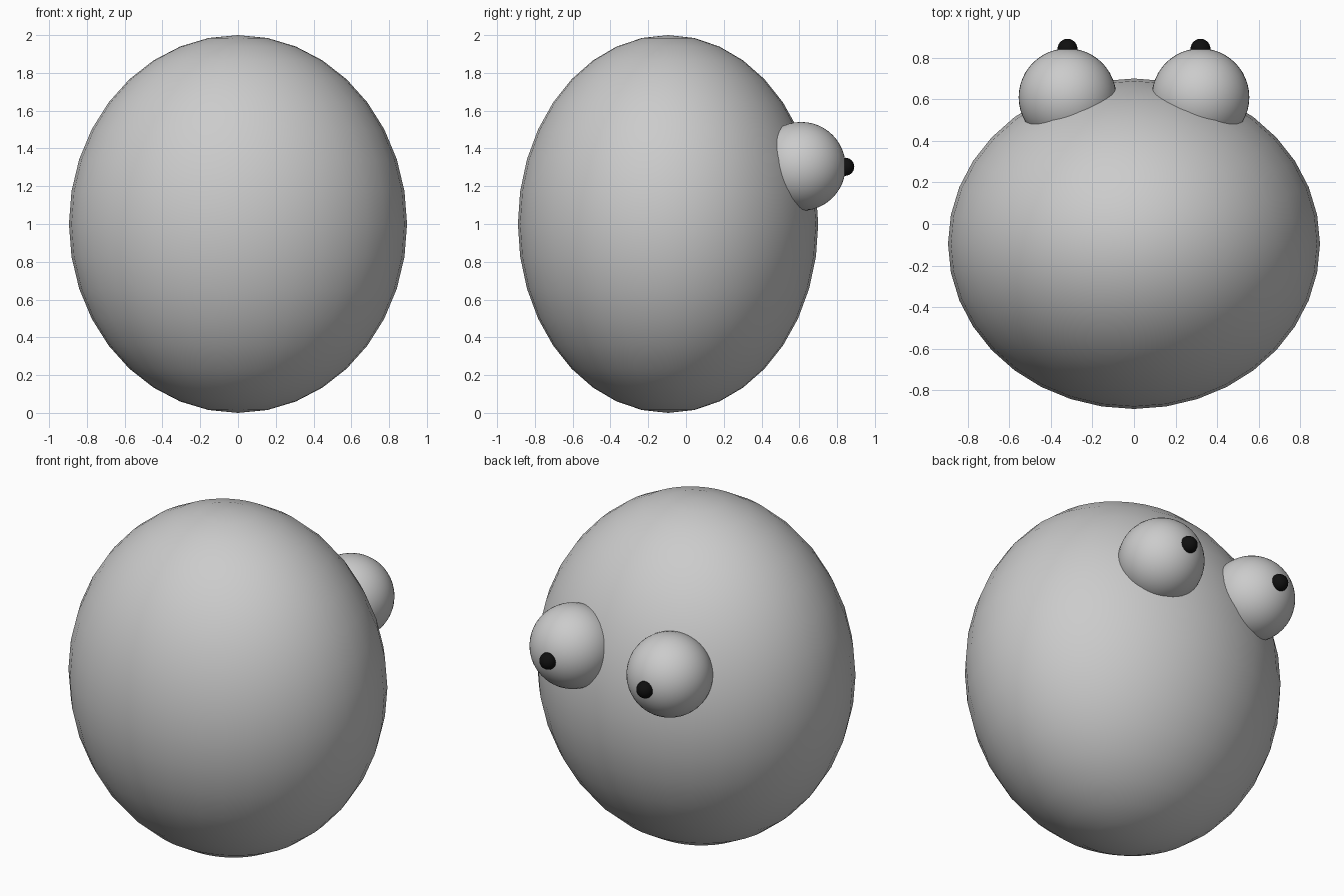
import bpy

if "Cube" in bpy.data.objects:
    bpy.data.objects.remove(bpy.data.objects["Cube"])


def ellipsoid(name, loc, radii, segments=36, rings=18, colour=None):
    bpy.ops.mesh.primitive_uv_sphere_add(segments=segments, ring_count=rings,
                                         radius=1, location=loc)
    ob = bpy.context.object
    ob.name = name
    ob.scale = radii
    bpy.ops.object.transform_apply(location=False, rotation=False, scale=True)
    bpy.ops.object.shade_smooth()
    if colour:
        ob.data.materials.append(colour)
    return ob


black = bpy.data.materials.new("black")
black.diffuse_color = (0.005, 0.005, 0.005, 1)
black.use_nodes = True
black.node_tree.nodes["Principled BSDF"].inputs["Base Color"].default_value = black.diffuse_color

# Egg-shaped body
ellipsoid("body", (0, -0.095, 1.0), (0.895, 0.795, 1.0))

# Bulging eyes with small pupils, on the +y side
for side, x in (("left", -0.32), ("right", 0.32)):
    ellipsoid(side + "_eye", (x, 0.61, 1.305), (0.235,) * 3, 48, 24)
    ellipsoid(side + "_pupil", (x, 0.843, 1.303), (0.048,) * 3, 24, 12, black)
